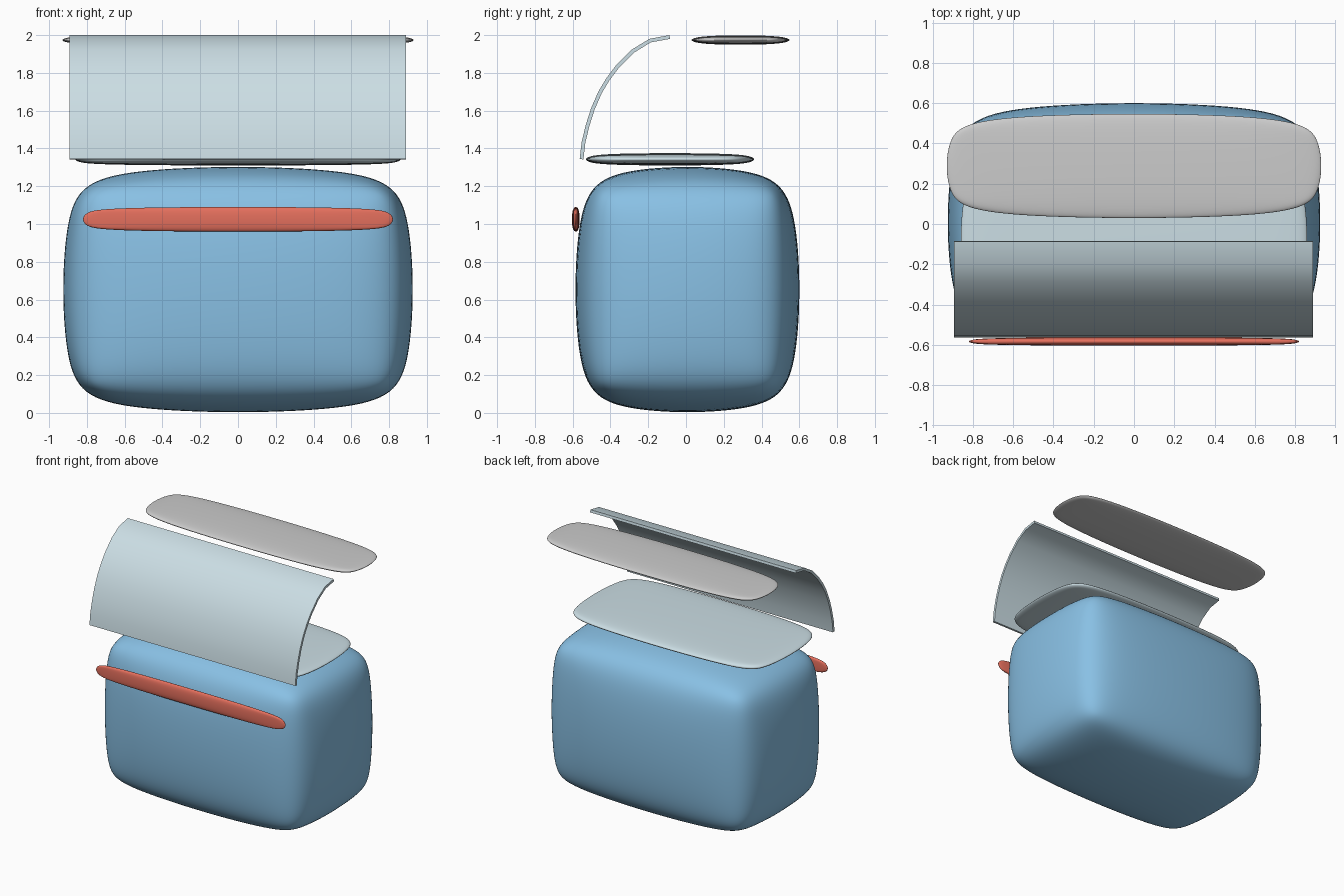
import bpy, bmesh
from mathutils import Vector

if "Cube" in bpy.data.objects:
    bpy.data.objects.remove(bpy.data.objects["Cube"])


def paint(obj, name, rgb):
    mat = bpy.data.materials.get(name) or bpy.data.materials.new(name)
    mat.diffuse_color = (*rgb, 1)
    mat.use_nodes = True
    mat.node_tree.nodes["Principled BSDF"].inputs["Base Color"].default_value = mat.diffuse_color
    obj.data.materials.append(mat)


def soft_box(name, lo, hi, chamfer):
    """Chamfered box cage plus subdivision, fitted exactly to its bounds."""
    half = [(b - a) / 2 for a, b in zip(lo, hi)]
    mid = Vector([(a + b) / 2 for a, b in zip(lo, hi)])
    bm = bmesh.new()
    bmesh.ops.create_cube(bm, size=2)
    bmesh.ops.bevel(bm, geom=bm.edges[:], offset=0.2, segments=1, affect='EDGES')
    # per-axis chamfer: outer vertices stay, inner ones move to half - chamfer
    for v in bm.verts:
        for i in range(3):
            s = 1 if v.co[i] > 0 else -1
            v.co[i] = s * (half[i] if abs(v.co[i]) > 0.95 else half[i] - chamfer[i])
    bm.normal_update()
    for f in bm.faces:
        f.smooth = True
    mesh = bpy.data.meshes.new(name)
    bm.to_mesh(mesh)
    bm.free()
    obj = bpy.data.objects.new(name, mesh)
    bpy.context.collection.objects.link(obj)
    obj.location = mid
    sub = obj.modifiers.new("smooth", 'SUBSURF')
    sub.levels = sub.render_levels = 4
    # rescale the cage so the smooth surface fills the bounds
    ev = obj.evaluated_get(bpy.context.evaluated_depsgraph_get())
    size = [max(abs(v.co[i]) for v in ev.data.vertices) for i in range(3)]
    for v in mesh.vertices:
        v.co = [v.co[i] * half[i] / size[i] for i in range(3)]
    return obj


BLUE, RED, PALE = (0.25, 0.53, 0.78), (0.78, 0.16, 0.11), (0.6, 0.73, 0.78)

# main rounded body
body = soft_box("body", (-0.925, -0.585, 0.004), (0.925, 0.6, 1.302), (0.21, 0.19, 0.2))
paint(body, "blue", BLUE)

# front trim bar
bar = soft_box("front_bar", (-0.82, -0.604, 0.96), (0.82, -0.563, 1.09), (0.14, 0.012, 0.03))
paint(bar, "red", RED)

# flat plate just above the body
plate = soft_box("lower_plate", (-0.86, -0.53, 1.31), (0.86, 0.36, 1.375), (0.16, 0.14, 0.018))
paint(plate, "pale", PALE)

# grey plate at the top rear
soft_box("top_plate", (-0.93, 0.03, 1.949), (0.93, 0.547, 1.999), (0.15, 0.12, 0.014))

# curved cover: profile in y, z swept along x
profile = [(-0.553, 1.343), (-0.543, 1.43), (-0.521, 1.522), (-0.493, 1.61),
           (-0.455, 1.697), (-0.413, 1.767), (-0.364, 1.832), (-0.28, 1.916),
           (-0.19, 1.971), (-0.086, 1.99)]
bm = bmesh.new()
rows = [[bm.verts.new((x, y, z)) for x in (-0.893, 0.89)] for y, z in profile]
for a, b in zip(rows, rows[1:]):
    bm.faces.new((a[0], a[1], b[1], b[0]))
mesh = bpy.data.meshes.new("curved_cover")
bm.to_mesh(mesh)
bm.free()
cover = bpy.data.objects.new("curved_cover", mesh)
bpy.context.collection.objects.link(cover)
solid = cover.modifiers.new("thickness", 'SOLIDIFY')
solid.thickness = 0.02
solid.offset = 0
paint(cover, "pale", PALE)
bpy.context.view_layer.objects.active = cover
cover.select_set(True)
bpy.ops.object.modifier_apply(modifier="thickness")
bpy.ops.object.shade_smooth_by_angle()
